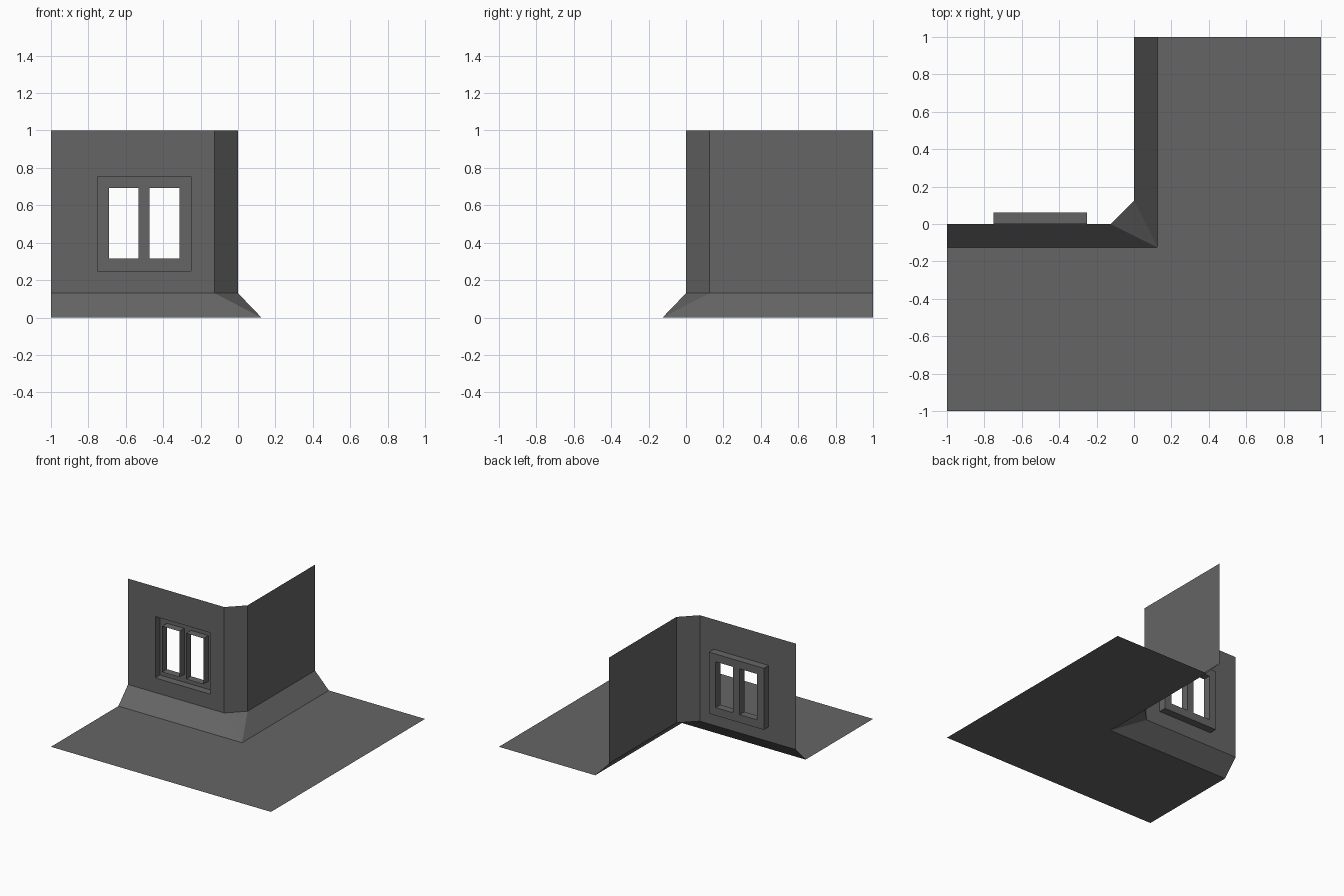
import bpy

if "Cube" in bpy.data.objects:
    bpy.data.objects.remove(bpy.data.objects["Cube"])

# One flat grey for the whole model
grey = bpy.data.materials.new("dark_grey")
grey.diffuse_color = (0.13, 0.13, 0.13, 1)
grey.use_nodes = True
grey.node_tree.nodes["Principled BSDF"].inputs["Base Color"].default_value = grey.diffuse_color


def sheet(name, faces):
    """Make an object from a list of polygons and weld shared corners."""
    verts, index, polys = [], {}, []
    for face in faces:
        poly = []
        for p in face:
            key = tuple(round(c, 4) for c in p)
            if key not in index:
                index[key] = len(verts)
                verts.append(key)
            poly.append(index[key])
        polys.append(poly)
    mesh = bpy.data.meshes.new(name)
    mesh.from_pydata(verts, [], polys)
    mesh.materials.append(grey)
    ob = bpy.data.objects.new(name, mesh)
    bpy.context.collection.objects.link(ob)
    return ob


def panel(xs, zs, y, holes):
    """Front-facing grid of cells at depth y, leaving out the hole cells."""
    return [[(xs[i], y, zs[j]), (xs[i + 1], y, zs[j]),
             (xs[i + 1], y, zs[j + 1]), (xs[i], y, zs[j + 1])]
            for i in range(len(xs) - 1) for j in range(len(zs) - 1)
            if (i, j) not in holes]


def tube(x0, x1, z0, z1, y0, y1, inward=True):
    """Four sides of a rectangular opening, running from y0 back to y1."""
    ring = [(x0, z0), (x1, z0), (x1, z1), (x0, z1)]
    out = []
    for k in range(4):
        (ax, az), (bx, bz) = ring[k], ring[(k + 1) % 4]
        quad = [(ax, y0, az), (ax, y1, az), (bx, y1, bz), (bx, y0, bz)]
        out.append(quad[::-1] if inward else quad)
    return out


C, H = 0.125, 0.13       # corner cut, skirt height
D = 0.0625               # window recess depth
WX, WZ = (-0.752, -0.252), (0.25, 0.755)

# Ground: L shape around the building corner
sheet("ground", [
    [(-1, -1, 0), (C, -1, 0), (C, -C, 0), (-1, -C, 0)],
    [(C, -1, 0), (1, -1, 0), (1, -C, 0), (C, -C, 0)],
    [(C, -C, 0), (1, -C, 0), (1, 1, 0), (C, 1, 0)]])

# Sloping skirt along both walls, with a triangle at the corner
sheet("skirt", [
    [(-1, -C, 0), (C, -C, 0), (-C, 0, H), (-1, 0, H)],
    [(C, -C, 0), (0, C, H), (-C, 0, H)],
    [(C, -C, 0), (C, 1, 0), (0, 1, H), (0, C, H)]])

# Walls: front with window hole, cut corner, plain right side
sheet("walls", panel([-1, *WX, -C], [H, *WZ, 1], 0, {(1, 1)}) + [
    [(-C, 0, H), (0, C, H), (0, C, 1), (-C, 0, 1)],
    [(0, C, H), (0, 1, H), (0, 1, 1), (0, C, 1)]])

# Window: recess sides, back plate with two openings
px, pz = [-0.69, -0.532, -0.472, -0.314], [0.315, 0.692]
sheet("window_recess", tube(*WX, *WZ, 0, D)
      + panel([WX[0], *px, WX[1]], [WZ[0], *pz, WZ[1]], D, {(1, 1), (3, 1)}))

# Raised rims around the two panes
for side, i in (("left", 0), ("right", 2)):
    sheet(side + "_pane_rim", tube(px[i], px[i + 1], *pz, 0.0, D, False))
